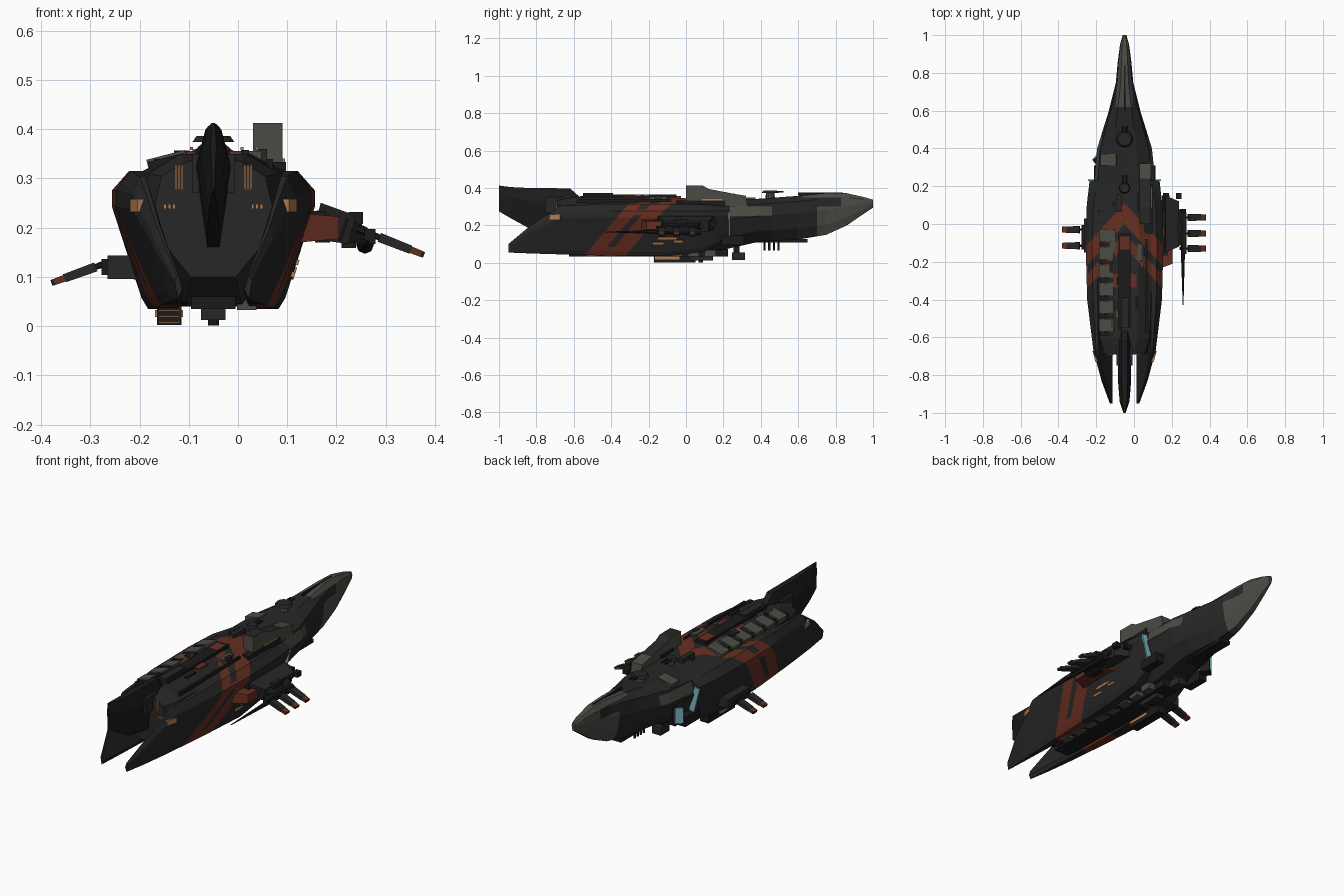
import bpy, bmesh, math, random
from mathutils import Vector, Euler

random.seed(4)
AX = -0.05  # ship axis
if "Cube" in bpy.data.objects:
    bpy.data.objects.remove(bpy.data.objects["Cube"])


def material(name, rgb):
    m = bpy.data.materials.new(name)
    m.use_nodes = True
    m.diffuse_color = (*rgb, 1)
    m.node_tree.nodes["Principled BSDF"].inputs["Base Color"].default_value = (*rgb, 1)
    return m


DARK = material("charcoal", (0.02, 0.02, 0.02))
GREY = material("olive grey", (0.07, 0.07, 0.06))
RED = material("rust red", (0.135, 0.028, 0.015))
ORANGE = material("amber", (0.45, 0.2, 0.08))
CYAN = material("pale cyan", (0.2, 0.5, 0.55))
BLACK = material("black metal", (0.011, 0.011, 0.012))


def finish(name, bm, *mats):
    bmesh.ops.recalc_face_normals(bm, faces=bm.faces)
    me = bpy.data.meshes.new(name)
    bm.to_mesh(me)
    bm.free()
    ob = bpy.data.objects.new(name, me)
    bpy.context.collection.objects.link(ob)
    for m in mats:
        me.materials.append(m)


def loft(rings):
    bm = bmesh.new()
    loops = [[bm.verts.new(p) for p in r] for r in rings]
    n = len(loops[0])
    for a, b in zip(loops, loops[1:]):
        for i in range(n):
            bm.faces.new((a[i], a[(i + 1) % n], b[(i + 1) % n], b[i]))
    bm.faces.new(loops[0])
    bm.faces.new(loops[-1])
    return bm


def paint(bm, cuts, rule):
    for co, no in cuts:
        geom = bm.verts[:] + bm.edges[:] + bm.faces[:]
        bmesh.ops.bisect_plane(bm, geom=geom, plane_co=co, plane_no=no, dist=1e-5)
    for f in bm.faces:
        f.material_index = rule(f.calc_center_median())


def box(name, at, size, mat, rot=(0, 0, 0), taper=1.0):
    # taper narrows the +x end
    bm = bmesh.new()
    bmesh.ops.create_cube(bm, size=1)
    e = Euler(rot)
    for v in bm.verts:
        k = taper if v.co.x > 0 else 1
        p = Vector((v.co.x * size[0], v.co.y * size[1] * k, v.co.z * size[2] * k))
        v.co = e.to_matrix() @ p + Vector(at)
    finish(name, bm, mat)


def rod(name, a, b, r1, r2, mat, sides=10):
    a, b = Vector(a), Vector(b)
    bm = bmesh.new()
    bmesh.ops.create_cone(bm, cap_ends=True, segments=sides, radius1=r1, radius2=r2, depth=(b - a).length)
    q = (b - a).to_track_quat("Z", "Y")
    for v in bm.verts:
        v.co = q @ v.co + (a + b) / 2
    finish(name, bm, mat)


def level(z):
    return ((0, 0, z), (0, 0, 1))


def slice_y(y):
    return ((0, y, 0), (0, 1, 0))


# Rule for the chevrons on the deck and the slanted bars on the flanks
def is_red(c):
    if c.z > 0.285:
        d = c.y + 1.1 * abs(c.x - AX)
        return 0.0 < d < 0.11 or -0.12 < d < -0.05
    d = c.y - 0.85 * (c.z - 0.065)
    gap = -0.44 < d < -0.40 and 0.085 < c.z < 0.255
    return -0.52 < d < -0.30 and not gap


deck_cuts = [((AX, d, 0), (s * 1.1, 1, 0)) for d in (0, 0.11, -0.12, -0.05) for s in (1, -1)]
side_cuts = [((0, d, 0.065), (0, 1, -0.85)) for d in (-0.52, -0.44, -0.40, -0.30)]


# Central hull with long pointed tail
def hull_ring(y, w, t, b):
    h = t - b
    half = [(0.45 * w, t), (0.88 * w, t - 0.13 * h), (w, b + 0.6 * h), (0.78 * w, b + 0.25 * h), (0.38 * w, b)]
    return [(AX + x, y, z) for x, z in half] + [(AX - x, y, z) for x, z in reversed(half)]


hull = loft([hull_ring(*s) for s in (
    (-0.69, 0.12, 0.335, 0.10), (-0.6, 0.15, 0.35, 0.045), (-0.1, 0.175, 0.35, 0.04),
    (0.2, 0.165, 0.335, 0.07), (0.4, 0.145, 0.343, 0.115), (0.6, 0.083, 0.358, 0.125),
    (0.75, 0.046, 0.373, 0.15), (0.86, 0.036, 0.372, 0.2), (0.95, 0.024, 0.352, 0.262),
    (1.0, 0.01, 0.337, 0.295))])


def hull_rule(c):
    if c.y > 0.83 or (c.y > 0.7 and c.z < 0.3) or (c.y > 0.62 and c.z > 0.35):
        return 1
    if 0.22 < c.y < 0.46 and 0.25 < c.z < 0.3:
        return 1
    return 2 if is_red(c) and c.z > 0.285 else 0


paint(hull, deck_cuts + [slice_y(y) for y in (0.22, 0.46, 0.62, 0.7, 0.83)]
      + [level(z) for z in (0.25, 0.285, 0.3, 0.35)], hull_rule)
finish("central_hull", hull, DARK, GREY, RED)
box("tail_seam", (AX, 0.72, 0.368), (0.008, 0.24, 0.014), BLACK)


# Flank armour ending in two prongs
def flank_ring(side, y, o, t, b, k):
    h = t - b
    top_in = min(0.065 + 0.28 * h, o - 0.008)
    pts = [(0.063, b + 0.02), (0.072, b), (0.07 + (o - 0.07) * (k - 0.1), b), (0.07 + (o - 0.07) * k, b + 0.08 * h),
           (o, b + 0.74 * h), (o, b + 0.86 * h), (top_in + (o - top_in) * 0.45, t), (top_in, t)]
    return [(AX + side * x, y, z) for x, z in pts]


for side, label in ((1, "left"), (-1, "right")):
    flank = loft([flank_ring(side, *s) for s in (
        (-0.95, 0.078, 0.1, 0.055, 0.4), (-0.83, 0.122, 0.2, 0.05, 0.4), (-0.67, 0.165, 0.305, 0.045, 0.4),
        (-0.4, 0.198, 0.315, 0.038, 0.46), (-0.1, 0.206, 0.315, 0.035, 0.56), (0.1, 0.2, 0.312, 0.06, 0.56),
        (0.23, 0.185, 0.30, 0.13, 0.56))])
    paint(flank, deck_cuts + side_cuts + [level(z) for z in (0.085, 0.255, 0.285)], lambda c: 1 if is_red(c) else 0)
    finish(label + "_flank_armour", flank, DARK, RED)
    # Bow lights, flank markings and glowing slits
    for i in range(3):
        box(label + "_bow_light", (AX + side * (0.064 + 0.006 * i), -0.692, 0.302), (0.004, 0.006, 0.05), ORANGE)
        box(label + "_bow_dots", (AX + side * (0.08 + 0.009 * i), -0.692, 0.243), (0.006, 0.006, 0.011), ORANGE)
    box(label + "_flank_mark", (AX + side * 0.155, -0.7, 0.245), (0.014, 0.06, 0.026), ORANGE, (0, 0, -side * 0.26))
    box(label + "_glow_panel", (AX + side * 0.162, 0.232, 0.21), (0.03, 0.008, 0.13), CYAN, (0, side * 0.25, 0))
    box(label + "_bay_frame", (AX + side * 0.14, 0.25, 0.12), (0.045, 0.12, 0.05), BLACK)
    # Recessed seam along the deck edge
    box(label + "_deck_rail", (AX + side * 0.115, -0.33, 0.33), (0.012, 0.5, 0.02), BLACK)

# Glowing bay on the right aft quarter
box("glow_bay", (-0.185, 0.335, 0.17), (0.05, 0.05, 0.1), BLACK, (0, 0, 0.7))
box("glow_bay_window", (-0.206, 0.352, 0.17), (0.008, 0.04, 0.08), CYAN, (0, 0, -0.7))


# Bow fin standing between the prongs
def fin_ring(y, w, t, b):
    half = [(0.45 * w, t), (w, b + 0.68 * (t - b)), (0.35 * w, b)]
    return [(AX + x, y, z) for x, z in half] + [(AX - x, y, z) for x, z in reversed(half)]


finish("bow_fin", loft([fin_ring(*s) for s in (
    (-1.0, 0.006, 0.413, 0.275), (-0.94, 0.026, 0.405, 0.24), (-0.84, 0.034, 0.4, 0.185),
    (-0.62, 0.037, 0.398, 0.15), (-0.56, 0.034, 0.345, 0.15))]), BLACK)
for side in (1, -1):
    box("fin_root", (AX + side * 0.036, -0.7, 0.31), (0.014, 0.1, 0.08), DARK)
    box("deck_red_plate", (AX + side * 0.047, -0.3, 0.352), (0.03, 0.07, 0.008), RED)

# Deck spine with equipment blocks
box("deck_spine", (AX, -0.3, 0.35), (0.062, 0.5, 0.03), BLACK)
box("spine_cap", (AX, -0.47, 0.358), (0.04, 0.16, 0.03), DARK)
box("spine_red_cap", (AX, -0.1, 0.362), (0.05, 0.07, 0.008), RED)
for i in range(20):
    x = AX + random.uniform(-0.08, 0.1)
    box("deck_block", (x, random.uniform(-0.55, 0.15), 0.343),
        (random.uniform(0.01, 0.03), random.uniform(0.02, 0.1), random.uniform(0.015, 0.035)),
        random.choice((DARK, BLACK, BLACK, GREY)))
for i in range(5):
    box("deck_light", (AX + random.uniform(-0.05, 0.09), random.uniform(-0.5, 0.1), 0.361), (0.006, 0.03, 0.006), ORANGE)
for i in range(6):
    y = -0.06 - 0.095 * i
    box("deck_vent", (-0.142, y, 0.326), (0.08, 0.066, 0.045), GREY, (0, -0.25, 0))
    box("vent_shadow", (-0.142, y - 0.047, 0.323), (0.075, 0.02, 0.04), BLACK, (0, -0.25, 0))
box("aft_vent", (-0.132, 0.34, 0.32), (0.085, 0.062, 0.04), GREY, (0, -0.2, 0))

# Offset bridge tower with a dark upper deck
profile = ((0, 0.3), (0, 0.413), (0.09, 0.413), (0.12, 0.395), (0.24, 0.372), (0.32, 0.358), (0.33, 0.3))
tower = loft([[(x, y, z) for y, z in profile] for x in (0.03, 0.06, 0.09)])
paint(tower, [], lambda c: int(abs(c.x - 0.06) < 0.02 and 0.01 < c.y < 0.24 and c.z > 0.37))
finish("bridge_tower", tower, GREY, DARK)
box("bridge_window", (0.06, -0.003, 0.32), (0.03, 0.006, 0.015), ORANGE)
box("bridge_side_light", (0.092, 0.14, 0.335), (0.006, 0.11, 0.012), ORANGE)
box("bridge_base", (0.07, 0.08, 0.308), (0.055, 0.26, 0.05), BLACK)

# Deck turrets
for y, r, z in ((0.45, 0.045, 0.35), (0.19, 0.03, 0.335)):
    rod("turret_base", (AX, y, z - 0.02), (AX, y, z + 0.024), r * 0.6, r * 0.5, GREY)
    rod("turret_disc", (AX, y, z + 0.024), (AX, y, z + 0.036), r, r * 0.8, DARK)
    for s in (1, -1):
        rod("turret_barrel", (AX + s * 0.01, y, z + 0.03), (AX + s * 0.01, y + 0.07, z + 0.03), 0.005, 0.005, BLACK, 6)

# Underside keel, pods and sensor rods
box("keel", (AX, -0.2, 0.055), (0.09, 0.85, 0.04), BLACK)
rod("keel_sensor", (AX, 0.08, 0.001), (AX, 0.08, 0.04), 0.012, 0.012, BLACK)
box("keel_block", (AX, 0.08, 0.025), (0.05, 0.13, 0.025), DARK)
box("aft_pod", (AX, 0.28, 0.035), (0.05, 0.07, 0.04), DARK)
box("aft_pod_strut", (AX, 0.27, 0.075), (0.03, 0.03, 0.07), BLACK)
box("belly_pod", (-0.14, -0.06, 0.022), (0.05, 0.22, 0.04), BLACK)
for z in (0.008, 0.02, 0.032):
    box("belly_light", (-0.14, -0.171, z), (0.044, 0.006, 0.003), ORANGE)
for x in (-0.166, -0.114):
    box("belly_side_light", (x, -0.1, 0.026), (0.005, 0.13, 0.014), ORANGE)
for i in range(8):
    box("belly_vent", (0.018, -0.5 + 0.09 * i, 0.05), (0.04, 0.06, 0.035), GREY)
box("sensor_plate", (AX, 0.5, 0.118), (0.06, 0.3, 0.02), BLACK)
for i in range(4):
    rod("sensor_rod", (AX, 0.42 + 0.025 * i, 0.065), (AX, 0.42 + 0.025 * i, 0.12), 0.006, 0.006, BLACK, 6)

# Left side weapon pod
box("pod_mount", (0.165, -0.12, 0.2), (0.08, 0.24, 0.06), RED, taper=0.75)
box("pod_body", (0.195, 0.0, 0.205), (0.075, 0.3, 0.075), DARK, (0, 0.25, 0), 0.8)
box("pod_outer", (0.235, -0.02, 0.19), (0.05, 0.22, 0.05), BLACK, (0, 0.3, 0), 0.7)
rod("pod_spike", (0.258, 0.08, 0.165), (0.26, -0.43, 0.165), 0.018, 0.002, BLACK, 8)
for i in range(10):
    box("pod_detail", (random.uniform(0.15, 0.24), random.uniform(-0.15, 0.16), random.uniform(0.17, 0.225)),
        (0.03, random.uniform(0.03, 0.09), 0.025), BLACK)
for y, z, size in ((-0.1, 0.13, 0.1), (-0.15, 0.105, 0.06), (-0.04, 0.115, 0.05)):
    box("flank_light", (0.118 + (z - 0.125) * 0.32, y, z), (0.008, size, 0.011), ORANGE, (0, 0.31, 0))


# Radiator fins with red tips on both sides
def radiator(y, root, tip):
    a, b = Vector((root[0], y, root[1])), Vector((tip[0], y, tip[1]))
    d = b - a
    ang = -math.atan2(d.z, d.x)
    rod("fin_arm", a - d * 0.5, a, 0.008, 0.006, BLACK, 6)
    # Flipped fins need their wide end towards the hull
    box("radiator_fin", a + d * 0.35, (d.length * 0.72, 0.038, 0.019), DARK, (0, ang, 0), 0.9)
    box("radiator_tip", a + d * 0.84, (d.length * 0.28, 0.034, 0.014), RED, (0, ang, 0), 0.9)
    box("radiator_edge", a + d * 0.98, (0.006, 0.031, 0.012), BLACK, (0, ang, 0))


for y in (0.035, -0.05, -0.13):
    radiator(y, (0.288, 0.18), (0.377, 0.145))
for y in (-0.03, -0.115):
    radiator(y, (-0.29, 0.12), (-0.378, 0.088))
box("fin_carrier", (0.268, -0.05, 0.182), (0.022, 0.22, 0.03), BLACK)
box("right_pod", (-0.215, -0.06, 0.12), (0.1, 0.18, 0.048), DARK)
box("right_pod_cap", (-0.268, -0.07, 0.12), (0.018, 0.13, 0.032), BLACK)
